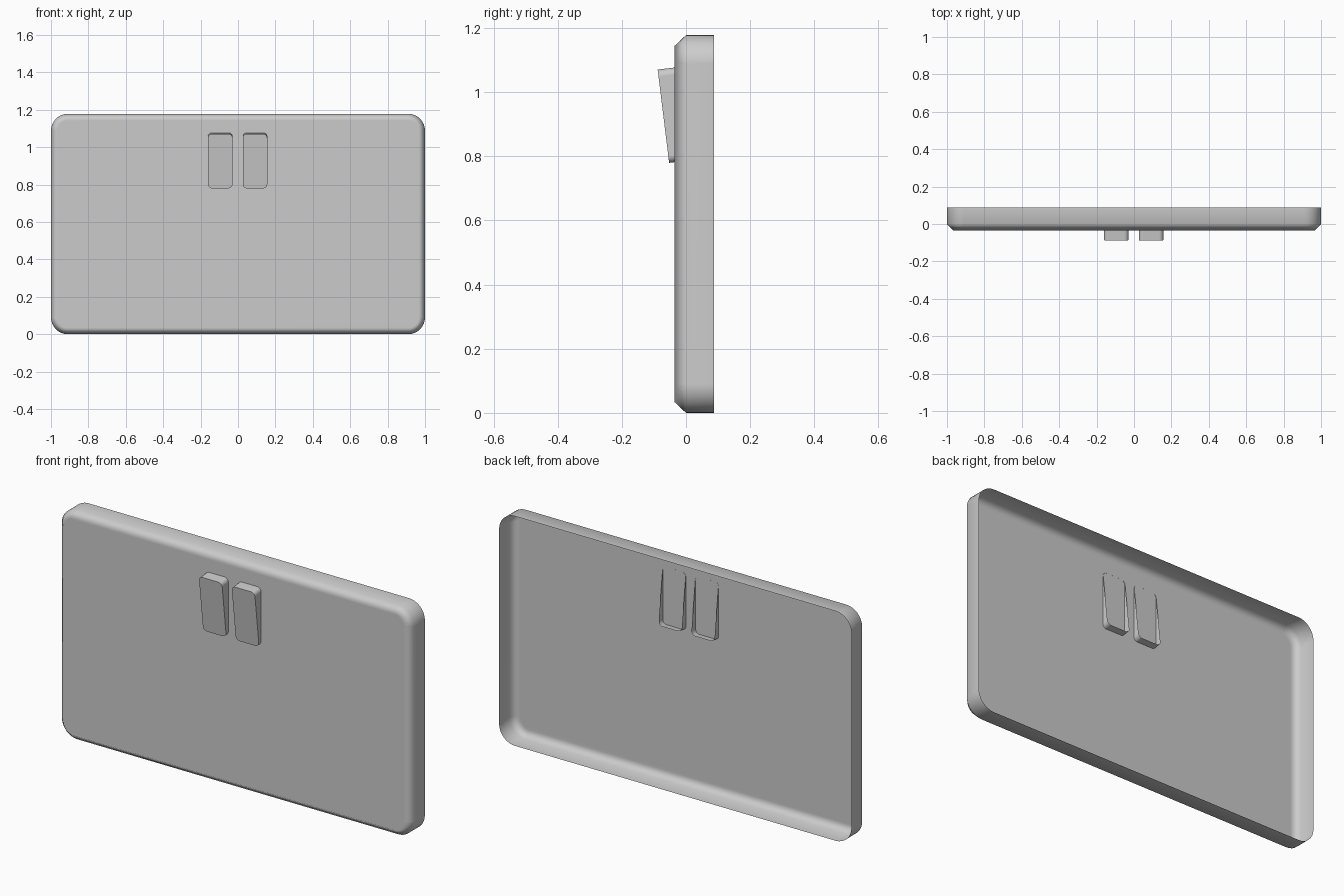
import bpy
import bmesh
from math import sin, cos, pi, radians
from mathutils import Matrix, Vector

cube = bpy.data.objects.get("Cube")
if cube:
    bpy.data.objects.remove(cube, do_unlink=True)

grey = bpy.data.materials.new("plain grey")
grey.use_nodes = True
grey.diffuse_color = (0.6, 0.6, 0.6, 1)
grey.node_tree.nodes["Principled BSDF"].inputs["Base Color"].default_value = (0.6, 0.6, 0.6, 1)


def rounded_ring(bm, width, height, radius, y, steps=8):
    """Rounded rectangle of vertices facing along y."""
    ring = []
    for corner, (sx, sz) in enumerate([(1, 1), (-1, 1), (-1, -1), (1, -1)]):
        cx, cz = sx * (width / 2 - radius), sz * (height / 2 - radius)
        for i in range(steps + 1):
            a = (corner + i / steps) * pi / 2
            ring.append(bm.verts.new((cx + radius * cos(a), y, cz + radius * sin(a))))
    return ring


def open_shell(name, width, height, radius, sections, matrix, smooth_angle):
    """Thin tray open at the back; sections list (y, inset) from back to front."""
    bm = bmesh.new()
    rings = [rounded_ring(bm, width - 2 * d, height - 2 * d, radius - d, y)
             for y, d in sections]
    for a, b in zip(rings, rings[1:]):
        for i in range(len(a)):
            j = (i + 1) % len(a)
            bm.faces.new((a[i], a[j], b[j], b[i]))
    front = bm.faces.new(rings[-1])
    bm.normal_update()
    bmesh.ops.recalc_face_normals(bm, faces=bm.faces[:])
    if front.normal.y > 0:
        bmesh.ops.reverse_faces(bm, faces=bm.faces[:])
    mesh = bpy.data.meshes.new(name)
    bm.to_mesh(mesh)
    bm.free()
    mesh.materials.append(grey)
    obj = bpy.data.objects.new(name, mesh)
    obj.matrix_world = matrix
    bpy.context.collection.objects.link(obj)
    bpy.ops.object.select_all(action='DESELECT')
    obj.select_set(True)
    bpy.context.view_layer.objects.active = obj
    bpy.ops.object.shade_smooth_by_angle(angle=radians(smooth_angle))
    obj.modifiers.new("weighted normals", 'WEIGHTED_NORMAL').keep_sharp = True
    return obj


# Wall plate with chamfered front rim
HEIGHT = 1.178
open_shell("wall_plate", 2.0, HEIGHT, 0.09, [(0.087, 0), (0.0, 0), (-0.036, 0.034)],
           Matrix.Translation((0, 0, HEIGHT / 2)), 60)

# Pair of tilted rockers, their rear edges passing through the plate at the bottom
tilt = Matrix.Rotation(radians(7), 4, 'X')
for name, x in (("right_rocker", -0.095), ("left_rocker", 0.091)):
    place = Matrix.Translation(Vector((x, -0.0705, 0.925))) @ tilt
    open_shell(name, 0.131, 0.293, 0.022, [(0.053, 0), (0, 0)], place, 40)
